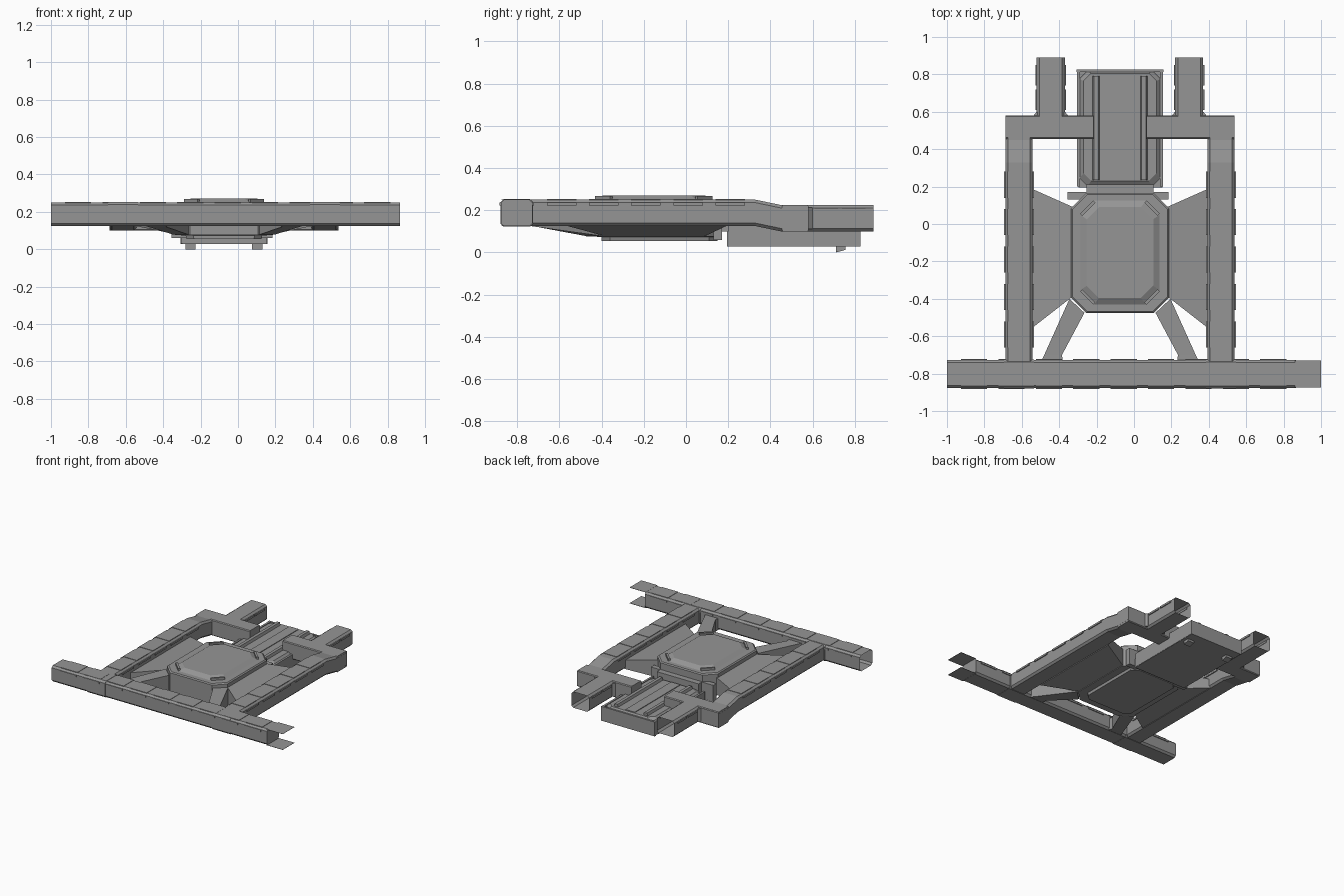
import bpy, bmesh, math

if "Cube" in bpy.data.objects:
    bpy.data.objects.remove(bpy.data.objects["Cube"])

CX = -0.075  # centre line of the frame
METAL = bpy.data.materials.new("dark_metal")
METAL.diffuse_color = (0.3, 0.3, 0.3, 1)
METAL.use_nodes = True
METAL.node_tree.nodes["Principled BSDF"].inputs["Base Color"].default_value = METAL.diffuse_color


def loft(name, rings, cap=(True, True)):
    """Join equal-sized point rings into one skin."""
    bm = bmesh.new()
    vs = [[bm.verts.new(p) for p in r] for r in rings]
    n = len(vs[0])
    for a, b in zip(vs, vs[1:]):
        for i in range(n):
            j = (i + 1) % n
            bm.faces.new((a[i], a[j], b[j], b[i]))
    if cap[0]:
        bm.faces.new(vs[0][::-1])
    if cap[1]:
        bm.faces.new(vs[-1])
    bmesh.ops.recalc_face_normals(bm, faces=bm.faces)
    me = bpy.data.meshes.new(name)
    bm.to_mesh(me)
    bm.free()
    me.materials.append(METAL)
    ob = bpy.data.objects.new(name, me)
    bpy.context.collection.objects.link(ob)
    return ob


def octagon(x0, x1, y0, y1, c):
    return [(x0 + c, y0), (x1 - c, y0), (x1, y0 + c), (x1, y1 - c),
            (x1 - c, y1), (x0 + c, y1), (x0, y1 - c), (x0, y0 + c)]


def stack(name, layers):
    """Layers of (z, half width, y0, y1, corner) about the centre line."""
    return loft(name, [[(x, y, z) for x, y in octagon(CX - w, CX + w, y0, y1, c)]
                       for z, w, y0, y1, c in layers])


def box(name, x0, x1, y0, y1, z0, z1, rot=0):
    mx, my = (x0 + x1) / 2, (y0 + y1) / 2
    pts = [(x0 - mx, y0 - my), (x1 - mx, y0 - my), (x1 - mx, y1 - my), (x0 - mx, y1 - my)]
    c, s = math.cos(rot), math.sin(rot)
    return loft(name, [[(mx + c * x - s * y, my + s * x + c * y, z) for x, y in pts]
                       for z in (z0, z1)])


def beam(name, axis, path, width, across, height=0.125, c=0.014, cap=(True, True)):
    """Chamfered tube along x or y; path is (distance, centre height)."""
    rings = []
    for t, zc in path:
        o = octagon(across - width / 2, across + width / 2, zc - height / 2, zc + height / 2, c)
        rings.append([(t, a, z) if axis == 'x' else (a, t, z) for a, z in o])
    return loft(name, rings, cap)


# Front beam with its open end and loose end sheets
ZF, ZB = 0.1875, 0.1625
beam("front_beam", 'x', [(-1, ZF), (0.865, ZF)], 0.15, -0.802, cap=(False, True))
for n, z in (("top", 0.249), ("bottom", 0.126)):
    box("end_sheet_" + n, 0.86, 1.0, -0.875, -0.73, z, z + 0.002)

# Edge plates on the front beam
for i in range(9):
    x = -0.925 + 0.2 * i
    for y in (-0.727, -0.877):
        box("front_beam_plate", x, x + 0.14, y - 0.006, y + 0.006, 0.222, 0.236)
    box("front_beam_cover", x, x + 0.14, -0.865, -0.74, 0.248, 0.253)

for side, s in (("left", -1), ("right", 1)):
    rx = CX + s * 0.54
    # Side rail stepping down towards the back
    beam(side + "_rail", 'y', [(-0.76, ZF), (0.33, ZF), (0.45, ZB), (0.575, ZB)], 0.145, rx)
    beam(side + "_joint_collar", 'x', [(rx - 0.08, ZF), (rx + 0.08, ZF)], 0.156, -0.802, 0.129)
    for i in range(5):
        y = -0.66 + 0.2 * i
        box(side + "_rail_cover", rx - 0.06, rx + 0.06, y, y + 0.14, 0.248, 0.253)
        for e in (-1, 1):
            ex = rx + e * 0.074
            box(side + "_rail_plate", ex - 0.006, ex + 0.006, y, y + 0.14, 0.222, 0.236)

    # Back cross arm and open-ended stub
    a, b = sorted((rx + s * 0.072, CX + s * 0.142))
    beam(side + "_cross_arm", 'x', [(a, ZB), (b, ZB)], 0.125, 0.518, c=0.006)
    sx = CX + s * 0.37
    beam(side + "_back_stub", 'y', [(0.56, ZB), (0.889, ZB)], 0.15, sx, cap=(False, False))
    loft(side + "_stub_flare", [[(sx - 0.10, 0.57, z), (sx + 0.10, 0.57, z),
                                 (sx + 0.076, 0.6, z), (sx - 0.076, 0.6, z)]
                                for z in (0.112, 0.214)])
    for y in (0.61, 0.74):
        for e in (-1, 1):
            ex = sx + e * 0.077
            box(side + "_stub_plate", ex - 0.005, ex + 0.005, y, y + 0.11, 0.195, 0.21)

    # Tapered side wing between rail and hull
    def wing_ring(off, y0, y1, z0, z1):
        x = CX + s * off
        return [(x, y0, z0), (x, y1, z0), (x, y1, z1), (x, y0, z1)]
    loft(side + "_wing", [wing_ring(0.475, -0.56, 0.19, 0.125, 0.195),
                          wing_ring(0.25, -0.385, 0.09, 0.078, 0.215)])

    # Diagonal strut to the front beam
    def strut_ring(p, q, z0, z1):
        return [(CX + s * p[0], p[1], z0), (CX + s * q[0], q[1], z0),
                (CX + s * q[0], q[1], z1), (CX + s * p[0], p[1], z1)]
    loft(side + "_strut", [strut_ring((0.27, -0.40), (0.19, -0.475), 0.078, 0.22),
                           strut_ring((0.405, -0.70), (0.31, -0.70), 0.12, 0.215),
                           strut_ring((0.425, -0.74), (0.305, -0.74), 0.126, 0.215)])

    # Pod ribs, side rims and feet
    px = CX + s * 0.128
    loft(side + "_pod_rib", [[(px + dx, y, z) for dx, z in
                              ((-0.025, 0.135), (0.025, 0.135), (0.012, 0.172), (-0.012, 0.172))]
                             for y in (0.235, 0.79)])
    ex = CX + s * 0.222
    box(side + "_pod_rim", ex - 0.008, ex + 0.008, 0.20, 0.82, 0.03, 0.14)
    fx = CX + s * 0.178
    loft(side + "_foot", [[(x, 0.71, 0.03), (x, 0.71, 0.0), (x, 0.755, 0.012), (x, 0.755, 0.03)]
                          for x in (fx - 0.027, fx + 0.027)])

# Central hull with bevelled raised lid
stack("hull", [(0.055, 0.20, -0.40, 0.15, 0.04), (0.074, 0.205, -0.40, 0.15, 0.04),
               (0.076, 0.262, -0.475, 0.165, 0.08), (0.242, 0.262, -0.475, 0.165, 0.08),
               (0.250, 0.254, -0.468, 0.158, 0.08), (0.250, 0.212, -0.43, 0.125, 0.075),
               (0.270, 0.178, -0.395, 0.09, 0.065)])
box("hull_back_plate", CX - 0.28, CX + 0.26, 0.13, 0.17, 0.06, 0.19)
for s in (-1, 1):
    for y, t in ((-0.39, 1), (0.085, -1)):
        x = CX + s * 0.172
        box("lid_corner_trim", x - 0.05, x + 0.05, y - 0.008, y + 0.008,
            0.25, 0.268, s * t * math.pi / 4)

# Neck between hull and pod
box("neck", CX - 0.18, CX + 0.18, 0.15, 0.21, 0.10, 0.19)

# Rear pod: body with chamfered lid and raised middle strip
box("pod_base", CX - 0.222, CX + 0.228, 0.195, 0.815, 0.028, 0.10)
stack("pod_body", [(0.10, 0.218, 0.20, 0.82, 0.045), (0.13, 0.218, 0.20, 0.82, 0.045),
                   (0.152, 0.195, 0.23, 0.805, 0.04)])
box("pod_middle_strip", CX - 0.04, CX + 0.04, 0.235, 0.80, 0.14, 0.157)
box("pod_back_lip", CX - 0.232, CX + 0.232, 0.812, 0.826, 0.028, 0.14)
